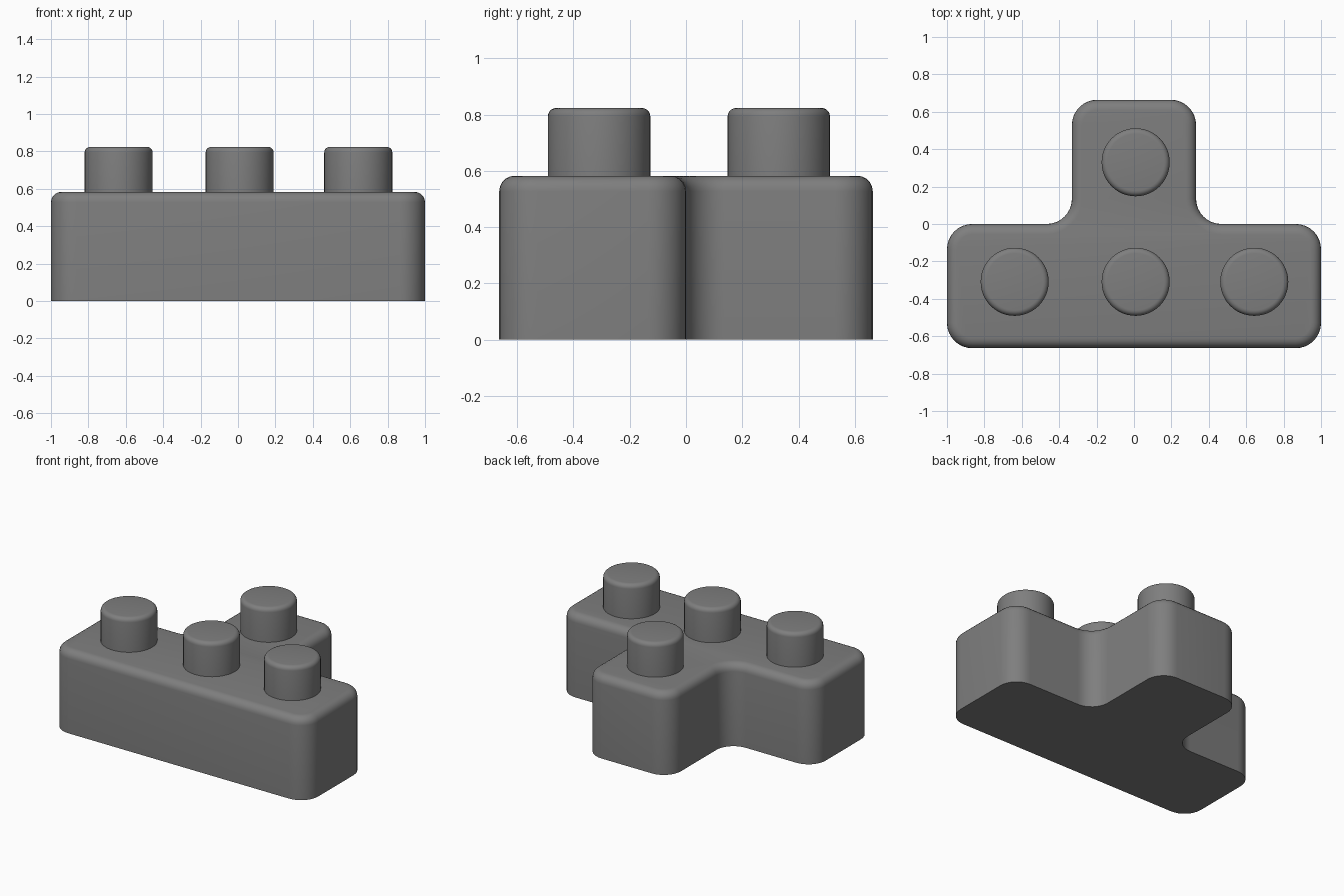
import bpy, bmesh
from math import sin, cos, pi, radians

if "Cube" in bpy.data.objects:
    bpy.data.objects.remove(bpy.data.objects["Cube"])

FILLET_STEPS = 5

# Dark grey plastic
dark_grey = bpy.data.materials.new("dark_grey")
dark_grey.diffuse_color = (0.21, 0.21, 0.21, 1)
dark_grey.use_nodes = True
dark_grey.node_tree.nodes["Principled BSDF"].inputs["Base Color"].default_value = dark_grey.diffuse_color


def solid_from_rings(name, rings):
    """Skin stacked rings [(z, [(x, y), ...]), ...] and cap both ends."""
    bm = bmesh.new()
    loops = [[bm.verts.new((x, y, z)) for x, y in pts] for z, pts in rings]
    n = len(loops[0])
    for low, high in zip(loops, loops[1:]):
        for i in range(n):
            j = (i + 1) % n
            bm.faces.new((low[i], low[j], high[j], high[i]))
    bm.faces.new(loops[0][::-1])
    bm.faces.new(loops[-1])
    mesh = bpy.data.meshes.new(name)
    bm.to_mesh(mesh)
    bm.free()
    mesh.materials.append(dark_grey)
    obj = bpy.data.objects.new(name, mesh)
    bpy.context.collection.objects.link(obj)
    bpy.ops.object.select_all(action='DESELECT')
    obj.select_set(True)
    bpy.context.view_layer.objects.active = obj
    bpy.ops.object.shade_smooth_by_angle(angle=radians(35))
    return obj


def rounded_top(z0, z1, fillet, outline):
    """Rings of a straight wall ending in a rounded top edge."""
    rings = [(z0, outline(0))]
    for k in range(FILLET_STEPS + 1):
        a = pi / 2 * k / FILLET_STEPS
        rings.append((z1 - fillet * (1 - sin(a)), outline(fillet * (1 - cos(a)))))
    return rings


# T-shaped body: fillet centre, start angle, sweep (negative = inner corner)
R, W, S, D = 0.135, 1.0, 0.332, 0.664
CORNERS = [
    (W - R, R - D, -90, 90), (W - R, -R, 0, 90),
    (S + R, R, 270, -90), (S - R, D - R, 0, 90),
    (R - S, D - R, 90, 90), (-S - R, R, 0, -90),
    (R - W, -R, 90, 90), (R - W, R - D, 180, 90),
]


def t_outline(inset, steps=8):
    pts = []
    for cx, cy, start, sweep in CORNERS:
        r = R - inset if sweep > 0 else R + inset
        for k in range(steps + 1):
            a = radians(start + sweep * k / steps)
            pts.append((cx + r * cos(a), cy + r * sin(a)))
    return pts


solid_from_rings("brick_body", rounded_top(0, 0.583, 0.055, t_outline))

# Round studs
STUDS = {"left": (-0.638, -0.309), "middle": (0.009, -0.309),
         "right": (0.643, -0.309), "back": (0.009, 0.33)}
for side, (x, y) in STUDS.items():
    def circle(inset, n=48):
        r = 0.182 - inset
        return [(x + r * cos(2 * pi * i / n), y + r * sin(2 * pi * i / n)) for i in range(n)]
    solid_from_rings(f"stud_{side}", rounded_top(0.56, 0.824, 0.03, circle))
